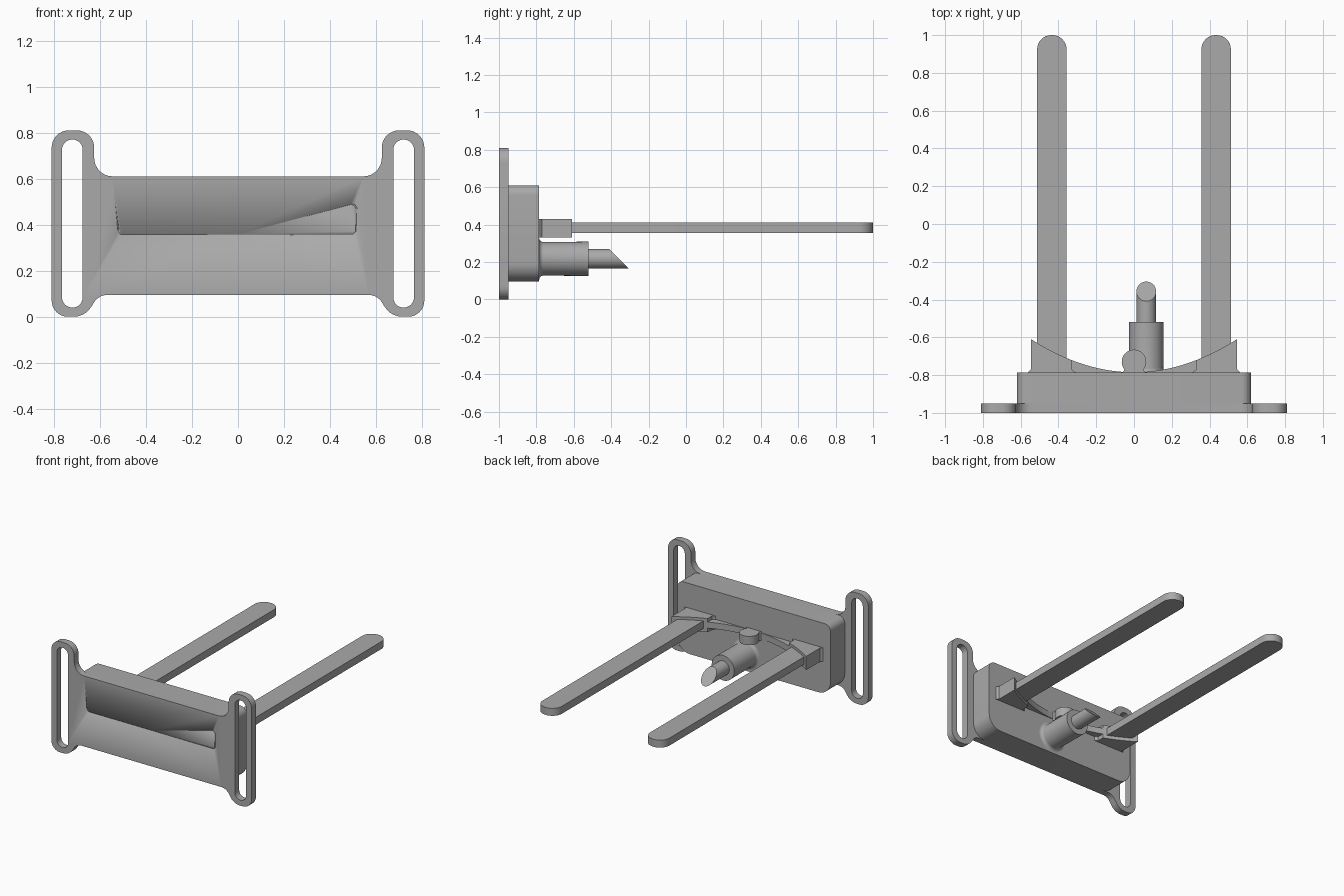
import bpy, bmesh, math
from mathutils import Matrix, Vector

if "Cube" in bpy.data.objects:
    bpy.data.objects.remove(bpy.data.objects["Cube"])

grey = bpy.data.materials.new("plain grey")
grey.use_nodes = True
grey.diffuse_color = (0.4, 0.4, 0.4, 1)
grey.node_tree.nodes["Principled BSDF"].inputs["Base Color"].default_value = (0.4, 0.4, 0.4, 1)


def finish(name, bm):
    bmesh.ops.remove_doubles(bm, verts=bm.verts, dist=1e-5)
    bmesh.ops.recalc_face_normals(bm, faces=bm.faces)
    mesh = bpy.data.meshes.new(name)
    bm.to_mesh(mesh)
    bm.free()
    mesh.materials.clear()
    mesh.materials.append(grey)
    obj = bpy.data.objects.new(name, mesh)
    bpy.context.collection.objects.link(obj)
    return obj


def smooth(obj):
    bpy.ops.object.select_all(action='DESELECT')
    bpy.context.view_layer.objects.active = obj
    obj.select_set(True)
    bpy.ops.object.shade_smooth_by_angle(angle=math.radians(35))


def rounded(corners, steps=8):
    """Polygon from (x, y, radius) corners, each replaced by an arc."""
    pts = []
    for i, (x, y, r) in enumerate(corners):
        p = Vector((x, y))
        a = (Vector(corners[i - 1][:2]) - p).normalized()
        b = (Vector(corners[(i + 1) % len(corners)][:2]) - p).normalized()
        if r == 0:
            pts.append(p)
            continue
        half = a.angle(b) / 2
        centre = p + (a + b).normalized() * r / math.sin(half)
        start = p + a * r / math.tan(half) - centre
        end = p + b * r / math.tan(half) - centre
        sweep = start.angle_signed(end)
        for k in range(steps + 1):
            pts.append(centre + Matrix.Rotation(-sweep * k / steps, 2) @ start)
    return pts


def prism(name, loops, low, high, upright=False):
    """Extrude outlines along z, or along y when upright; inner loops are holes."""
    curve = bpy.data.curves.new(name + "_outline", 'CURVE')
    curve.dimensions = '2D'
    curve.fill_mode = 'BOTH'
    curve.extrude = (high - low) / 2
    for loop in loops:
        spline = curve.splines.new('POLY')
        spline.points.add(len(loop) - 1)
        for point, (x, y) in zip(spline.points, loop):
            point.co = (x, y, 0, 1)
        spline.use_cyclic_u = True
    helper = bpy.data.objects.new(name + "_outline", curve)
    bm = bmesh.new()
    flat = helper.to_mesh()
    bm.from_mesh(flat)
    helper.to_mesh_clear()
    bpy.data.objects.remove(helper)
    mid = (low + high) / 2
    if upright:
        bm.transform(Matrix.Translation((0, mid, 0)) @ Matrix.Rotation(math.pi / 2, 4, 'X'))
    else:
        bm.transform(Matrix.Translation((0, 0, mid)))
    return finish(name, bm)


def lathe(name, profile, x, z):
    """Turn a (radius, y) profile around an axis along y."""
    bm = bmesh.new()
    verts = [bm.verts.new((r, y, 0)) for r, y in profile]
    edges = [bm.edges.new(pair) for pair in zip(verts, verts[1:])]
    bmesh.ops.spin(bm, geom=verts + edges, cent=(0, 0, 0), axis=(0, 1, 0),
                   angle=math.tau, steps=40, use_duplicate=False)
    bm.transform(Matrix.Translation((x, 0, z)))
    return finish(name, bm)


# Front plate with a slotted strap lug at each end
half_outline = [(0.625, 0.61, 0.08), (0.625, 0.81, 0.075), (0.81, 0.81, 0.075),
                (0.81, 0, 0.07), (0.665, 0, 0.09), (0.605, 0.095, 0.07)]
outline = half_outline + [(-x, z, r) for x, z, r in reversed(half_outline)]
slots = [rounded([(s * 0.675, 0.04, 0.044), (s * 0.765, 0.04, 0.044),
                  (s * 0.765, 0.77, 0.044), (s * 0.675, 0.77, 0.044)]) for s in (1, -1)]
plate = prism("front_plate", [rounded(outline)] + slots, -1, -0.95, True)

# Fine groove across the plate front
path = bpy.data.curves.new("groove_path", 'CURVE')
path.dimensions = '3D'
path.bevel_depth = 0.004
path.bevel_resolution = 1
path.use_fill_caps = True
line = path.splines.new('POLY')
route = [(-0.52, 0.38), (-0.52, 0.365), (-0.51, 0.355), (0.5, 0.355), (0.515, 0.37),
         (0.515, 0.47), (0.505, 0.485), (0.49, 0.49)]
line.points.add(len(route) - 1)
for point, (x, z) in zip(line.points, route):
    point.co = (x, -1, z, 1)
path_object = bpy.data.objects.new("groove_path", path)
bm = bmesh.new()
bm.from_mesh(path_object.to_mesh())
path_object.to_mesh_clear()
bpy.data.objects.remove(path_object)
cutter = finish("groove_cutter", bm)
cutter.hide_render = True
cutter.hide_set(True)
groove = plate.modifiers.new("groove", 'BOOLEAN')
groove.operation = 'DIFFERENCE'
groove.solver = 'EXACT'
groove.object = cutter

# Thick body behind the plate
body = prism("body", [rounded([(-0.62, 0.095, 0.1), (0.62, 0.095, 0.1),
                               (0.62, 0.61, 0.05), (-0.62, 0.61, 0.05)])], -0.96, -0.785, True)


def arc(x):
    return -0.785 + 0.59 * x * x


# Thin curved web joining the two prong sockets
xs = [-0.54 + 1.08 * i / 30 for i in range(31)]
web = prism("curved_web", [[(-0.54, -0.8), *[(x, arc(x)) for x in xs], (0.54, -0.8)]], 0.36, 0.405)
parts = [plate, body, web]

# Prongs and their concave sockets
for side, s in (("left", 1), ("right", -1)):
    xs = [0.33 + 0.215 * i / 10 for i in range(11)]
    socket = [(0.31, -0.8), (0.31, -0.785), (0.33, -0.77), *[(x, arc(x)) for x in xs],
              (0.545, -0.8 + 0.03), (0.56, -0.785), (0.56, -0.8)]
    parts.append(prism(side + "_socket", [[(s * x, y) for x, y in socket]], 0.33, 0.43))
    prong = prism(side + "_prong", [rounded([(s * 0.357, -0.8, 0), (s * 0.513, -0.8, 0),
                                             (s * 0.513, 1, 0.075), (s * 0.357, 1, 0.075)])],
                  0.355, 0.41)
    bevel = prong.modifiers.new("round_edges", 'BEVEL')
    bevel.width = 0.02
    bevel.segments = 4
    bevel.limit_method = 'ANGLE'
    bevel.angle_limit = math.radians(50)
    parts.append(prong)

# Round knob on the middle of the web
ring = [(0.065 * math.cos(a), -0.73 + 0.065 * math.sin(a))
        for a in [math.radians(-40 + 260 * i / 28) for i in range(29)]]
parts.append(prism("knob", [ring + [(-0.06, -0.785), (-0.06, -0.8), (0.06, -0.8), (0.06, -0.785)]],
                   0.35, 0.415))

# Tube with a flared base
flare = [(0.112 - 0.022 * math.sin(a), -0.763 - 0.022 * math.cos(a))
         for a in [math.pi / 2 * i / 5 for i in range(6)]]
parts.append(lathe("tube", [(0, -0.8), (0.112, -0.8), *flare, (0.0915, -0.52), (0, -0.52)],
                   0.065, 0.217))

# Spout with a slanted end
spout = lathe("spout", [(0, -0.55), (0.052, -0.55), (0.052, -0.4), (0, -0.4)], 0.065, 0.217)
for v in spout.data.vertices:
    if v.co.y > -0.45:
        v.co.y = -0.305 - (v.co.z - 0.165)
parts.append(spout)

for part in parts:
    smooth(part)
